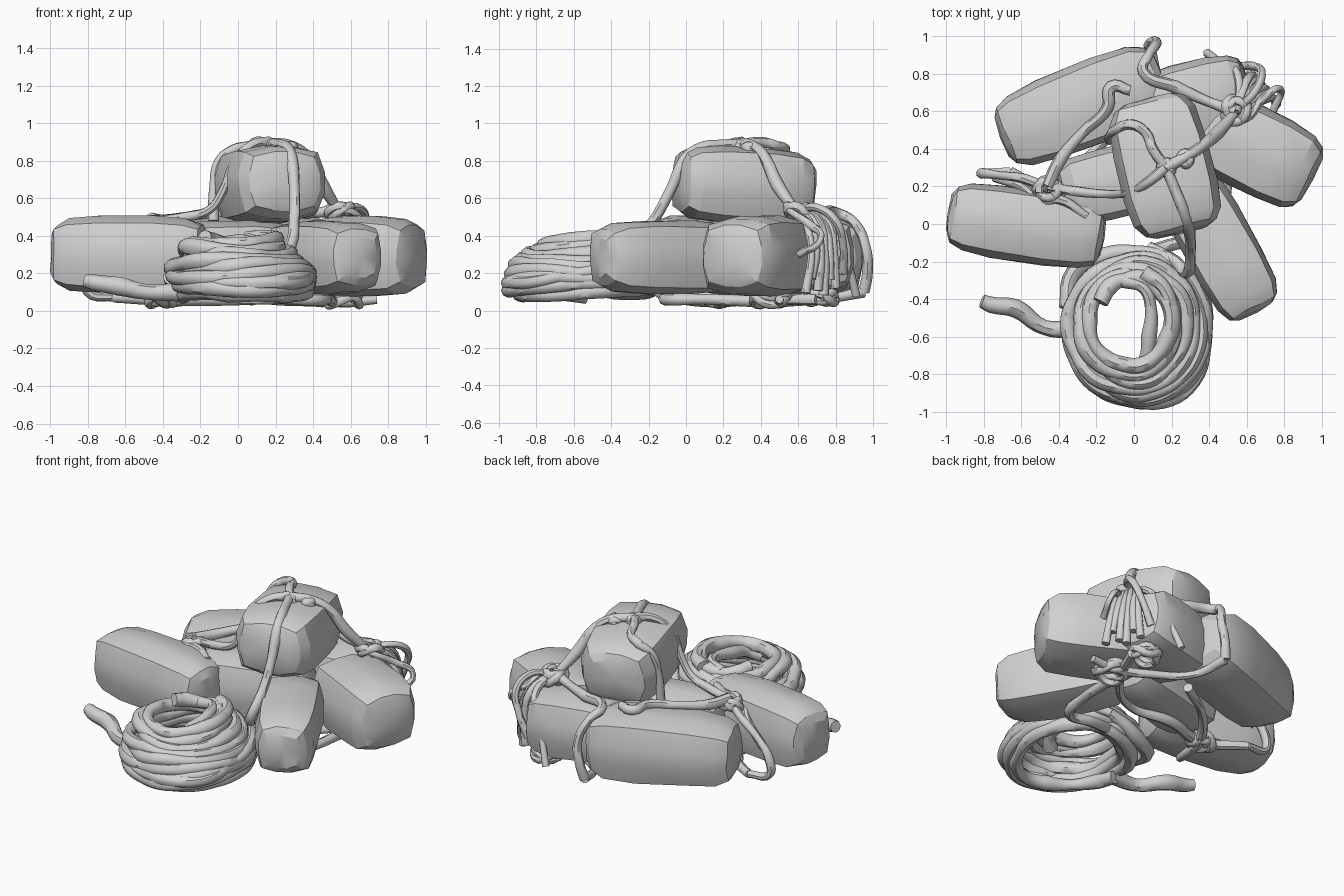
import bpy, bmesh, math, random
from mathutils import Vector, Matrix

random.seed(4)
old = bpy.data.objects.get("Cube")
if old:
    bpy.data.objects.remove(old, do_unlink=True)

grey = bpy.data.materials.new("plain grey")
grey.use_nodes = True
grey.diffuse_color = (0.64, 0.64, 0.64, 1)
grey.node_tree.nodes["Principled BSDF"].inputs["Base Color"].default_value = (0.64, 0.64, 0.64, 1)


def shade(ob, angle):
    bpy.ops.object.select_all(action='DESELECT')
    ob.select_set(True)
    bpy.context.view_layer.objects.active = ob
    bpy.ops.object.shade_smooth_by_angle(angle=math.radians(angle))


def bundle(name, centre, size, turn, pitch=0, taper=0):
    """Chunky faceted block: rounded-square rings along its length, capped."""
    bm = bmesh.new()
    rings = []
    for t, s in ((-1, .54), (-.94, .77), (-.78, .93), (-.4, 1), (.3, 1), (.74, .93), (.93, .77), (1, .54)):
        ring = []
        for i in range(12):
            a = math.tau * (i + .5) / 12
            c, d = math.cos(a), math.sin(a)
            k = (abs(c) ** 4 + abs(d) ** 4) ** -.25 * s * (1 - taper * t) * random.uniform(.97, 1.02)
            ring.append(bm.verts.new((t * size[0] / 2 * random.uniform(.98, 1.01),
                                      c * k * size[1] / 2, d * k * size[2] / 2)))
        rings.append(ring)
    for a, b in zip(rings, rings[1:]):
        for i in range(12):
            j = (i + 1) % 12
            bm.faces.new((a[i], a[j], b[j], b[i]))
    for ring, side in ((rings[0], -1), (rings[-1], 1)):
        tip = bm.verts.new((side * size[0] * .51, 0, 0))
        for i in range(12):
            bm.faces.new((ring[i], ring[(i + 1) % 12], tip))
    bmesh.ops.recalc_face_normals(bm, faces=bm.faces)
    bm.transform(Matrix.Translation(centre) @ Matrix.Rotation(math.radians(turn), 4, 'Z')
                 @ Matrix.Rotation(math.radians(pitch), 4, 'Y'))
    me = bpy.data.meshes.new(name)
    bm.to_mesh(me)
    bm.free()
    me.materials.append(grey)
    ob = bpy.data.objects.new(name, me)
    bpy.context.collection.objects.link(ob)
    shade(ob, 25)


def rope(name, points, radius=.026, wobble=.2):
    """Lumpy cord swept through the points."""
    cu = bpy.data.curves.new(name, 'CURVE')
    cu.dimensions = '3D'
    cu.bevel_depth = radius
    cu.bevel_resolution = 2
    cu.resolution_u = 5
    cu.use_fill_caps = True
    sp = cu.splines.new('BEZIER')
    sp.bezier_points.add(len(points) - 1)
    for bp, p in zip(sp.bezier_points, points):
        bp.co = p
        bp.handle_left_type = bp.handle_right_type = 'AUTO'
        bp.radius = random.uniform(1 - wobble, 1 + wobble)
    cu.materials.append(grey)
    ob = bpy.data.objects.new(name, cu)
    bpy.context.collection.objects.link(ob)
    bpy.ops.object.select_all(action='DESELECT')
    ob.select_set(True)
    bpy.context.view_layer.objects.active = ob
    bpy.ops.object.convert(target='MESH')
    shade(bpy.context.object, 45)


def knot(name, centre, size, flat=.6):
    """Small tangle wound around a point."""
    c = Vector(centre)
    pts = []
    for i in range(14):
        a = i * 1.25
        k = size * random.uniform(.7, 1.1)
        pts.append(c + k * Vector((math.cos(a), math.sin(a), flat * math.sin(a * 1.7))))
    rope(name, pts, .024)


# Stacked blocks
bundle("left_block", (-.575, -.01, .3), (.83, .39, .41), -9)
bundle("back_left_block", (-.28, .625, .29), (.91, .44, .42), 21, 0, -.06)
bundle("back_block", (.34, .66, .29), (.56, .42, .41), 14)
bundle("right_block", (.655, .39, .29), (.66, .46, .43), -27)
bundle("front_block", (.46, -.12, .285), (.79, .38, .39), -61)
bundle("middle_block", (-.04, .24, .28), (.72, .38, .4), 14)
bundle("top_block", (.165, .31, .67), (.73, .51, .41), 104, 3)

# Coiled rope: stacked turns (centre x, centre y, radius x, radius y, height)
turns = ((.02, -.53, .32, .34, .08), (.04, -.56, .35, .39, .12),
         (.05, -.58, .34, .37, .15), (.01, -.56, .37, .38, .18),
         (.05, -.55, .33, .36, .22), (-.01, -.54, .34, .35, .25),
         (.03, -.53, .29, .31, .29), (-.02, -.53, .27, .29, .32),
         (-.02, -.52, .22, .24, .35), (.0, -.51, .2, .22, .38))
path = []
steps = 14
for n, (a, b) in enumerate(zip(turns, turns[1:])):
    for i in range(steps):
        f = i / steps
        cx, cy, rx, ry, z = (p + (q - p) * f for p, q in zip(a, b))
        w = math.tau * f + math.pi
        k = random.uniform(.96, 1.03)
        path.append((cx + rx * k * math.cos(w), cy + ry * k * math.sin(w),
                     z + .015 * math.sin(w * 2 + n) + random.uniform(-.008, .008)))
rope("rope_coil", path, .041)
rope("coil_inner_strand", ((-.06, -.3, .36), (.05, -.34, .38), (.09, -.45, .37), (.08, -.6, .34),
                           (.06, -.72, .31), (.0, -.78, .28)), .038)
rope("coil_cross_strand", ((.05, -.26, .38), (.16, -.34, .39), (.2, -.54, .37), (.16, -.72, .32)), .038)
rope("coil_outer_strand", ((-.36, -.45, .18), (-.32, -.26, .14), (-.15, -.17, .15), (.0, -.15, .2),
                           (.2, -.2, .24), (.36, -.4, .22), (.38, -.62, .19), (.32, -.84, .15),
                           (.15, -.95, .15), (-.08, -.91, .14)), .04)
rope("coil_tail", ((-.81, -.41, .16), (-.76, -.43, .15), (-.63, -.45, .13), (-.48, -.55, .1),
                   (-.3, -.56, .1)), .042)

# Lashing over the top block
knot("top_knot", (.17, .3, .88), .035)
knot("top_side_knot", (.27, .35, .865), .03)
rope("front_lashing", ((.17, .3, .89), (.22, .18, .885), (.26, .08, .87), (.285, .0, .81),
                       (.3, -.08, .65), (.3, -.16, .5), (.28, -.26, .35), (.22, -.2, .26),
                       (.08, -.12, .2)), .03)
rope("left_lashing", ((.17, .3, .9), (.07, .22, .88), (-.02, .17, .79), (-.08, .16, .64),
                      (-.15, .16, .54), (-.28, .17, .5), (-.46, .2, .48)), .028)
rope("loop_lashing", ((.17, .3, .89), (.1, .4, .9), (.06, .49, .88), (-.02, .53, .86),
                      (-.1, .5, .8), (-.13, .47, .66), (-.13, .45, .48)), .026)
rope("right_lashing", ((.17, .3, .89), (.28, .36, .88), (.37, .42, .82), (.45, .49, .67),
                       (.53, .58, .54)), .032)
rope("back_lashing", ((.54, .6, .54), (.4, .65, .52), (.22, .73, .52), (.05, .81, .52),
                      (.08, .9, .47), (.12, .96, .34), (.1, .97, .2), (.08, .95, .1)), .03)
rope("side_lashing", ((-.46, .2, .49), (-.4, .33, .48), (-.28, .48, .5), (-.14, .62, .52),
                      (-.12, .73, .52), (-.02, .71, .52)), .03)

# Left knot with trailing ends
knot("left_knot", (-.46, .19, .46), .055)
rope("left_end", ((-.46, .19, .46), (-.58, .24, .4), (-.72, .26, .3), (-.8, .27, .2), (-.8, .27, .1),
                  (-.66, .28, .07)))
rope("left_loop", ((-.74, .25, .26), (-.6, .2, .36), (-.48, .12, .46), (-.4, .13, .47), (-.25, .04, .46)))

# Right knot with a fan of loose strands
knot("right_knot", (.54, .6, .53), .06)
for i in range(6):
    f = i / 5
    rope("loose_strand", ((.54, .6, .54), (.6 + .05 * f, .64 + .12 * (1 - f), .47),
                          (.63 + .1 * f, .67 + .12 * (1 - f), .32),
                          (.62 + .14 * f, .8 - .16 * f, .12 + .05 * math.sin(i * 2))), .023)
rope("strand_arc", ((.56, .62, .54), (.64, .7, .55), (.68, .8, .48), (.64, .84, .35), (.57, .84, .2)), .022)
rope("strand_wrap", ((.52, .56, .54), (.6, .56, .53), (.68, .66, .46), (.78, .72, .38), (.74, .6, .3)), .022)
rope("back_strand", ((.56, .6, .53), (.55, .8, .46), (.45, .87, .25), (.39, .91, .08)), .02)

# Cords and tangles pressed beneath the pile
rope("under_cord_long", ((-.66, .28, .07), (-.4, .15, .06), (-.1, .22, .06), (.2, .2, .06),
                         (.45, .4, .06), (.6, .7, .06)), .03)
rope("under_cord_back", ((.08, .95, .1), (.15, .75, .06), (.35, .6, .05), (.6, .5, .05),
                         (.74, .5, .06)), .026)
rope("under_cord_front", ((.1, -.14, .1), (.25, -.1, .07), (.42, -.1, .06), (.48, .1, .06),
                          (.5, .35, .05)), .03)
rope("under_cord_left", ((-.46, -.12, .09), (-.42, -.02, .06), (-.38, .15, .05), (-.2, .4, .06),
                         (.08, .6, .06)), .03)
knot("under_knot_right", (.56, .45, .06), .09, .35)
knot("under_knot_back", (.52, .72, .07), .09, .4)
knot("under_knot_left", (-.4, .14, .06), .07, .4)
